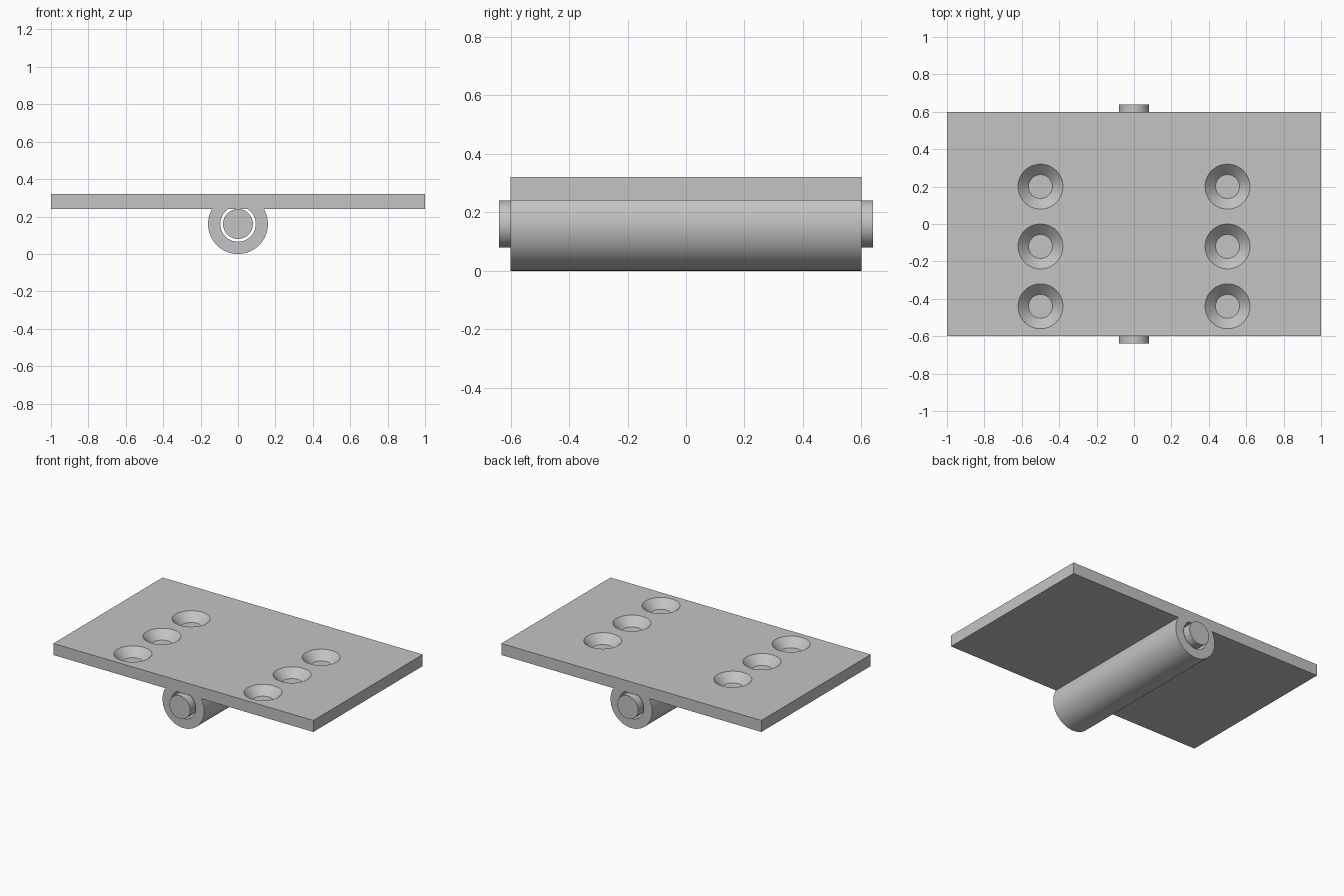
import bpy, bmesh
from math import sin, cos, asin, pi, radians

cube = bpy.data.objects.get("Cube")
if cube:
    bpy.data.objects.remove(cube, do_unlink=True)

steel = bpy.data.materials.new("grey_steel")
steel.use_nodes = True
GREY = (0.55, 0.55, 0.55, 1)
steel.diffuse_color = GREY
steel.node_tree.nodes["Principled BSDF"].inputs["Base Color"].default_value = GREY

PLATE_BOTTOM, PLATE_TOP = 0.24, 0.32
HALF_DEPTH = 0.6
AXIS_Z = 0.16


def select_only(ob):
    bpy.ops.object.select_all(action='DESELECT')
    ob.select_set(True)
    bpy.context.view_layer.objects.active = ob


def smooth(ob):
    select_only(ob)
    bpy.ops.object.shade_smooth_by_angle(angle=radians(30))


def finish(name):
    ob = bpy.context.object
    ob.name = name
    ob.data.materials.append(steel)
    return ob


# Flat plate spanning both leaves
bpy.ops.mesh.primitive_cube_add(size=1, location=(0, 0, (PLATE_BOTTOM + PLATE_TOP) / 2))
plate = finish("hinge_plate")
plate.scale = (2, 2 * HALF_DEPTH, PLATE_TOP - PLATE_BOTTOM)
bpy.ops.object.transform_apply(location=True, scale=True)

# Countersunk screw recesses with flat floors
for x in (-0.5, 0.5):
    for y in (-0.44, -0.12, 0.2):
        bpy.ops.mesh.primitive_cone_add(vertices=64, radius1=0.064, radius2=0.14,
                                        depth=0.076, location=(x, y, PLATE_TOP - 0.018))
        cutter = finish("countersink_cutter")
        cutter.hide_render = True
        mod = plate.modifiers.new("countersink", 'BOOLEAN')
        mod.operation = 'DIFFERENCE'
        mod.solver = 'EXACT'
        mod.object = cutter
        select_only(plate)
        bpy.ops.object.modifier_apply(modifier=mod.name)
        bpy.data.objects.remove(cutter, do_unlink=True)
smooth(plate)


# Open barrel under the plate: C-shaped section extruded along y
def arc(radius, steps=72):
    start = asin((PLATE_BOTTOM - AXIS_Z) / radius)
    sweep = pi + 2 * start
    return [(radius * cos(start - sweep * i / steps),
             AXIS_Z + radius * sin(start - sweep * i / steps)) for i in range(steps + 1)]


bm = bmesh.new()
rings = []
for y in (-HALF_DEPTH, HALF_DEPTH):
    rings.append([[bm.verts.new((x, y, z)) for x, z in arc(r)] for r in (0.16, 0.095)])
(fo, fi), (bo, bi) = rings
for i in range(len(fo) - 1):
    for a, b in ((fo, fi), (bo, bi), (fo, bo), (fi, bi)):
        bm.faces.new((a[i], a[i + 1], b[i + 1], b[i]))
for i in (0, -1):
    bm.faces.new((fo[i], fi[i], bi[i], bo[i]))
bmesh.ops.recalc_face_normals(bm, faces=bm.faces)
mesh = bpy.data.meshes.new("barrel")
bm.to_mesh(mesh)
bm.free()
mesh.materials.append(steel)
barrel = bpy.data.objects.new("barrel", mesh)
bpy.context.collection.objects.link(barrel)
smooth(barrel)

# Pin running through the barrel
bpy.ops.mesh.primitive_cylinder_add(vertices=64, radius=0.08, depth=1.28,
                                    location=(0, 0, AXIS_Z), rotation=(pi / 2, 0, 0))
smooth(finish("hinge_pin"))
